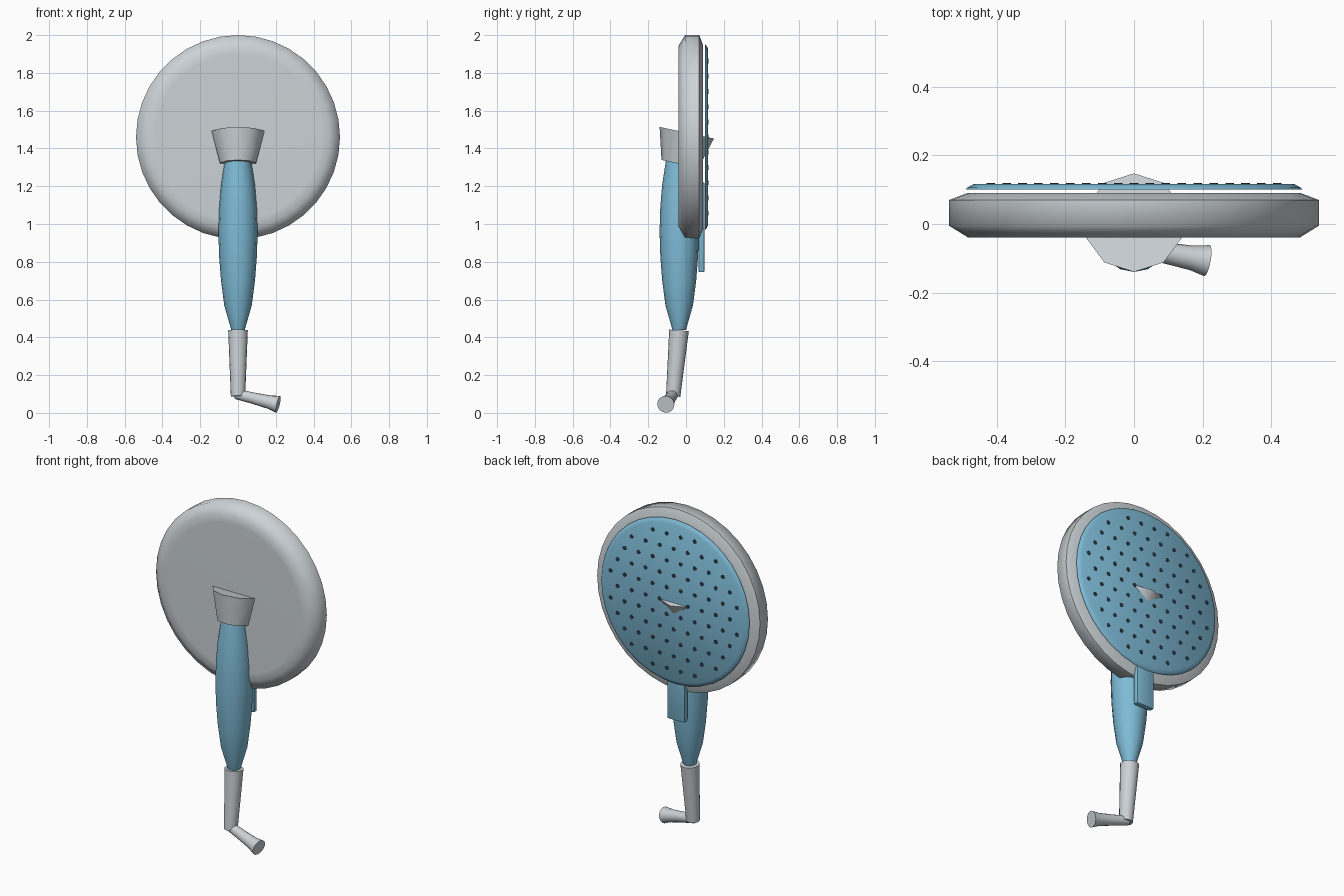
import bpy, bmesh, math
from mathutils import Vector

if "Cube" in bpy.data.objects:
    bpy.data.objects.remove(bpy.data.objects["Cube"])


def material(name, col):
    m = bpy.data.materials.new(name)
    m.diffuse_color = (*col, 1)
    m.use_nodes = True
    m.node_tree.nodes["Principled BSDF"].inputs["Base Color"].default_value = m.diffuse_color
    return m


GREY = material("pale_grey", (0.60, 0.645, 0.675))
BLUE = material("soft_blue", (0.21, 0.50, 0.68))
DARK = material("dark_slate", (0.025, 0.045, 0.065))


def finish(bm, name, mat, angle):
    bmesh.ops.recalc_face_normals(bm, faces=bm.faces[:])
    me = bpy.data.meshes.new(name)
    bm.to_mesh(me)
    bm.free()
    me.materials.append(mat)
    ob = bpy.data.objects.new(name, me)
    bpy.context.collection.objects.link(ob)
    bpy.ops.object.select_all(action='DESELECT')
    ob.select_set(True)
    bpy.context.view_layer.objects.active = ob
    bpy.ops.object.shade_smooth_by_angle(angle=math.radians(angle))
    return ob


def loft(bm, rings, sides, front=Vector((0, -1, 0))):
    """Join rings given as (centre, normal, radius); a vertex points along front."""
    loops = []
    for c, n, r in rings:
        n = Vector(n).normalized()
        u = (front - n * front.dot(n)).normalized()
        v = n.cross(u)
        loops.append([bm.verts.new(Vector(c) + r * (u * math.cos(t) + v * math.sin(t)))
                      for t in (2 * math.pi * i / sides for i in range(sides))])
    for a, b in zip(loops, loops[1:]):
        for i in range(sides):
            j = (i + 1) % sides
            bm.faces.new((a[i], a[j], b[j], b[i]))
    bm.faces.new(loops[0][::-1])
    bm.faces.new(loops[-1])


UP = Vector((0, 0, 1))
CZ = 1.46


def disc(name, mat, profile, sides, angle):
    bm = bmesh.new()
    loft(bm, [((0, y, CZ), (0, 1, 0), r) for y, r in profile], sides, UP)
    return finish(bm, name, mat, angle)


# Round shower head body and spray plate
disc("head_body", GREY, [(-0.04, 0.44), (-0.039, 0.485), (-0.005, 0.54),
                         (0.07, 0.54), (0.091, 0.485)], 36, 65)
disc("spray_plate", BLUE, [(0.1, 0.492), (0.106, 0.487), (0.117, 0.468)], 36, 40)

# Nozzle dots in staggered rows
bm = bmesh.new()
step = 0.093
for row in range(-6, 7):
    for col in range(-6, 7):
        x = (col + 0.5 * (row % 2)) * step
        z = row * step * 0.866
        d = math.hypot(x, z)
        if 0.06 < d < 0.455:
            loft(bm, [((x, y, CZ + z), (0, 1, 0), 0.0125) for y in (0.112, 0.119)], 8, UP)
finish(bm, "nozzles", DARK, 30)

# Tilted conical connector passing through the head
tilt = (0, 0.21, 0.978)
bm = bmesh.new()
loft(bm, [((0, -0.032, 1.318), tilt, 0.1), ((0, 0.004, 1.483), tilt, 0.147)], 10)
finish(bm, "connector", GREY, 40)

# Swelling grip
bm = bmesh.new()
grip = [(0.44, 0.036), (0.57, 0.073), (0.70, 0.09), (0.83, 0.1), (0.96, 0.104),
        (1.09, 0.1), (1.21, 0.09), (1.35, 0.068)]
loft(bm, [((0, -0.036, z), UP, r) for z, r in grip], 16)
finish(bm, "grip", BLUE, 40)

# Lower tube
bm = bmesh.new()
axis = (0, 0.08, 1)
loft(bm, [((0, -0.068, 0.088), axis, 0.038), ((0, -0.037, 0.437), axis, 0.052)], 16)
finish(bm, "lower_tube", GREY, 40)

# Flared outlet turned sideways
bm = bmesh.new()
p0, p1 = Vector((-0.01, -0.066, 0.1)), Vector((0.213, -0.107, 0.0455))
loft(bm, [(p0.lerp(p1, t), p1 - p0, r)
          for t, r in ((0, 0.027), (0.4, 0.030), (0.8, 0.036), (1, 0.046))], 16)
finish(bm, "outlet", GREY, 40)

# Tab hanging below the spray plate
bm = bmesh.new()
bmesh.ops.create_cube(bm, size=1)
for v in bm.verts:
    v.co = Vector((v.co.x * 0.118, 0.082 + v.co.y * 0.032, 0.9825 + v.co.z * 0.475))
bmesh.ops.bevel(bm, geom=bm.edges[:], offset=0.007, segments=2, affect='EDGES', profile=0.5)
finish(bm, "rear_tab", BLUE, 40)
